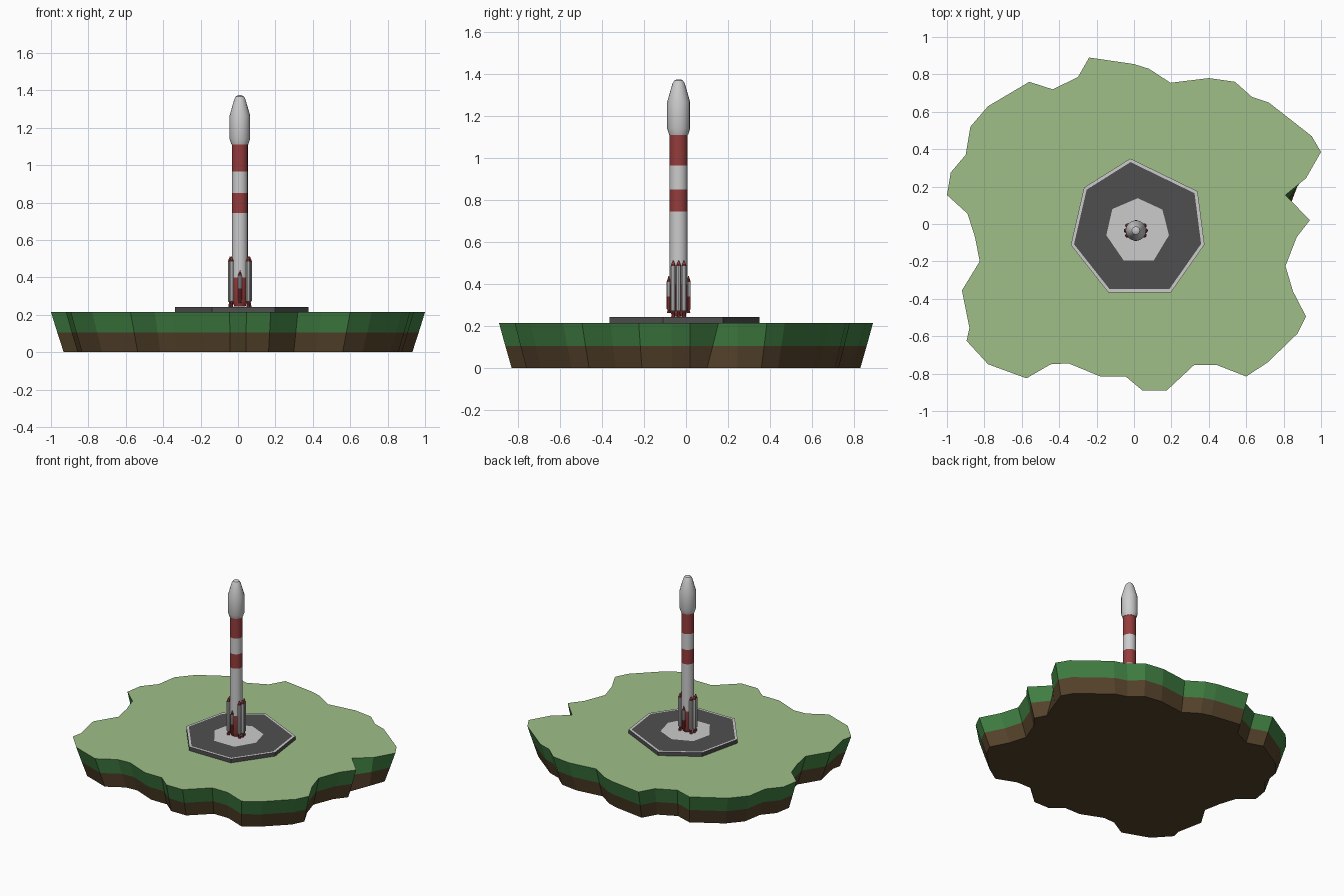
import bpy, bmesh
from math import sin, cos, pi, radians

if "Cube" in bpy.data.objects:
    bpy.data.objects.remove(bpy.data.objects["Cube"])


def mat(name, c):
    m = bpy.data.materials.new(name)
    m.diffuse_color = (*c, 1)
    m.use_nodes = True
    m.node_tree.nodes["Principled BSDF"].inputs["Base Color"].default_value = m.diffuse_color
    return m


GREY = mat("plain_grey", (0.6, 0.6, 0.6))
PALE = mat("pale_edge", (0.75, 0.75, 0.75))
RED = mat("red_paint", (0.30, 0.045, 0.045))
TURF = mat("turf_side", (0.05, 0.205, 0.053))
GRASS = mat("grass_top", (0.346, 0.52, 0.243))
SOIL = mat("soil", (0.09, 0.055, 0.024))
TARMAC = mat("tarmac", (0.078, 0.078, 0.078))


def loft(name, rings, mats, bottom=None, top=None, smooth=False):
    """Skin a stack of rings; mats[i] colours the strip above ring i."""
    bm = bmesh.new()
    slots = []

    def slot(m):
        if m not in slots:
            slots.append(m)
        return slots.index(m)

    vs = [[bm.verts.new(p) for p in r] for r in rings]
    n = len(vs[0])
    for i, m in enumerate(mats):
        for j in range(n):
            k = (j + 1) % n
            f = bm.faces.new((vs[i][j], vs[i][k], vs[i + 1][k], vs[i + 1][j]))
            f.material_index = slot(m)
            f.smooth = smooth
    for ring, m in ((vs[0][::-1], bottom), (vs[-1], top)):
        if m:
            bm.faces.new(ring).material_index = slot(m)
    bmesh.ops.recalc_face_normals(bm, faces=bm.faces)
    me = bpy.data.meshes.new(name)
    bm.to_mesh(me)
    bm.free()
    for m in slots:
        me.materials.append(m)
    ob = bpy.data.objects.new(name, me)
    bpy.context.collection.objects.link(ob)
    if smooth:
        bpy.ops.object.select_all(action='DESELECT')
        ob.select_set(True)
        bpy.context.view_layer.objects.active = ob
        bpy.ops.object.shade_smooth_by_angle(angle=radians(30))
    return ob


def turned(name, x, y, profile, mats, sides):
    """Turned part from (radius, z) pairs."""
    rings = [[(x + r * cos(2 * pi * k / sides), y + r * sin(2 * pi * k / sides), z)
              for k in range(sides)] for r, z in profile]
    return loft(name, rings, mats, mats[0], mats[-1], True)


# floating island slab
coast = [(-.24, .89), (0, .855), (.08, .83), (.195, .755), (.4, .78), (.54, .76),
         (.63, .68), (.72, .65), (.95, .47), (1, .385), (.92, .245), (.81, .155),
         (.94, .02), (.87, -.07), (.81, -.225), (.85, -.36), (.92, -.495), (.875, -.585),
         (.715, -.74), (.6, -.815), (.445, -.755), (.32, -.755), (.175, -.89),
         (.045, -.89), (-.045, -.815), (-.18, -.815), (-.35, -.745), (-.445, -.75),
         (-.575, -.825), (-.78, -.75), (-.895, -.625), (-.88, -.555), (-.92, -.355),
         (-.825, -.2), (-.85, -.07), (-.89, .055), (-1, .155), (-.98, .275),
         (-.9, .37), (-.875, .52), (-.78, .63), (-.56, .76), (-.435, .72), (-.3, .785)]
base = [(x * .932, y * .932) for x, y in coast]
base[10], base[11] = (.89, .245), (.835, .1)   # undercut of the notch
mid = [((a + c) / 2, (b + d) / 2) for (a, b), (c, d) in zip(base, coast)]
level = lambda pts, z: [(x, y, z) for x, y in pts]
loft("island", [level(base, 0), level(mid, .105), level(coast, .215)],
     [SOIL, TURF], SOIL, GRASS)

# seven-sided launch pad with pale rim and central slab
CX, CY = .01, -.035
outer = [(-.02, .35), (.34, .175), (.377, -.11), (.198, -.365),
         (-.138, -.365), (-.338, -.112), (-.267, .195)]
inner = [(.02, .138), (.152, .077), (.187, -.06), (.106, -.194),
         (-.056, -.194), (-.148, -.06), (-.116, .08)]


def inset(pts, s):
    return [(CX + (x - CX) * s, CY + (y - CY) * s) for x, y in pts]


loft("launch_pad", [level(outer, .215), level(outer, .243), level(inset(outer, .95), .243),
                    level(inner, .243), level(inset(inner, .95), .243)],
     [TARMAC, PALE, TARMAC, PALE], None, GREY)

# rocket core with painted bands
R = .043
turned("rocket_core", CX, CY,
       [(.03, .245), (R, .275), (R, .40), (R, .745), (R, .85), (R, .965), (R, 1.11)],
       [RED, RED, GREY, RED, GREY, RED], 16)

# nose fairing
turned("nose_fairing", CX, CY,
       [(.045, 1.11), (.055, 1.14), (.055, 1.265), (.03, 1.352), (.021, 1.368), (.009, 1.374)],
       [GREY] * 5, 16)

# tall boosters in threes on each side, short ones front and back
for i, a in enumerate((-30, 0, 30, 150, 180, 210)):
    t, r = radians(a), .0125
    turned(f"tall_booster_{i + 1}", CX + .052 * cos(t), CY + .052 * sin(t),
           [(.010, .243), (.006, .268), (r, .275), (r, .485), (.002, .512)],
           [RED, GREY, GREY, RED], 10)
for name, s in (("front", -1), ("back", 1)):
    r = .0105
    turned(f"short_booster_{name}", CX, CY + .047 * s,
           [(.009, .262), (.006, .275), (r, .282), (r, .34), (r, .41), (.002, .437)],
           [RED, RED, RED, GREY, RED], 10)
